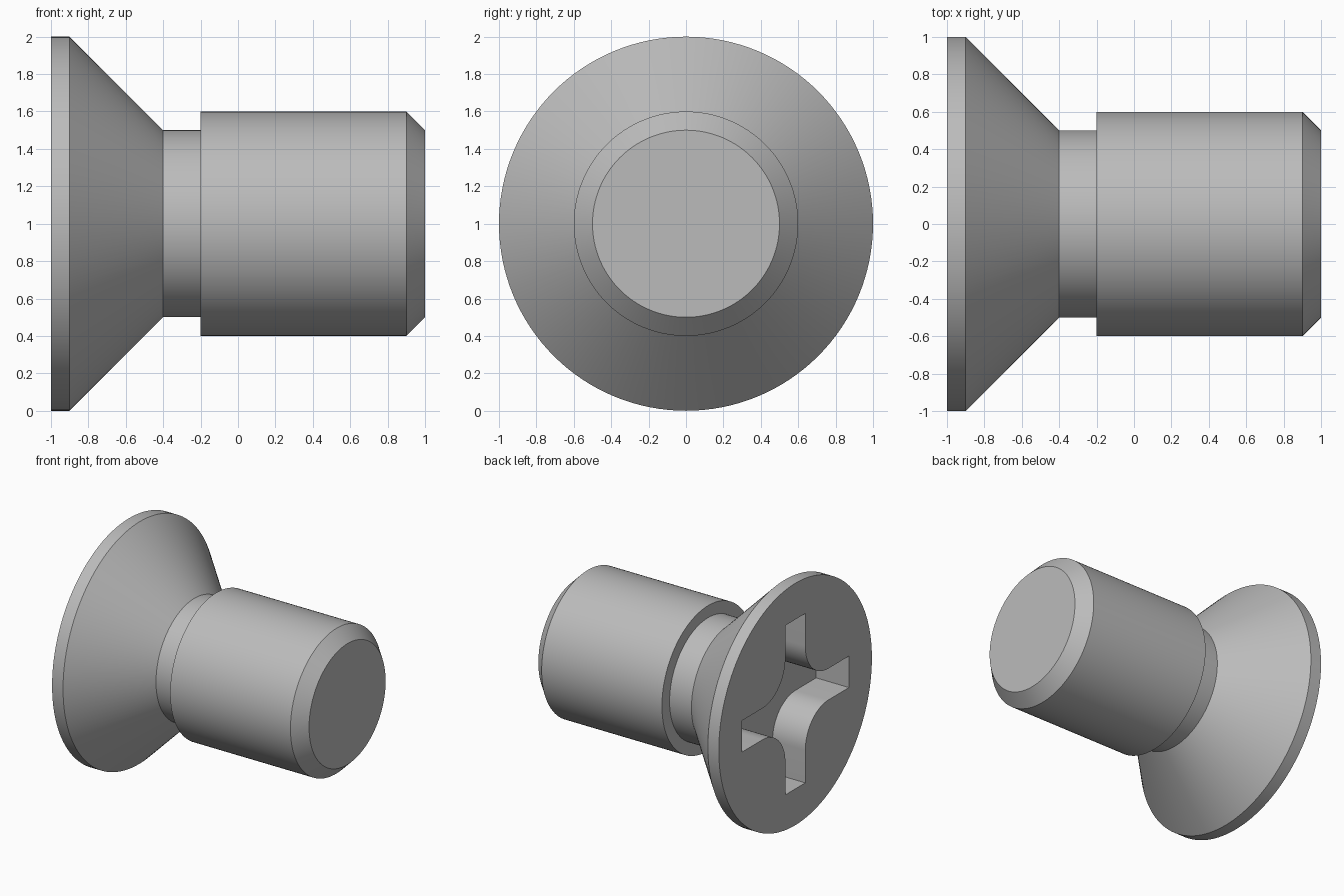
import bpy
import bmesh
from math import sin, cos, pi, radians

cube = bpy.data.objects.get("Cube")
if cube:
    bpy.data.objects.remove(cube, do_unlink=True)

SIDES = 128
AXIS_Z = 1.0

steel = bpy.data.materials.new("grey steel")
steel.use_nodes = True
colour = (0.5, 0.5, 0.5, 1)
steel.diffuse_color = colour
steel.node_tree.nodes["Principled BSDF"].inputs["Base Color"].default_value = colour


def loft(name, rings):
    """Skin a closed solid through matching rings of points."""
    bm = bmesh.new()
    loops = [[bm.verts.new(p) for p in ring] for ring in rings]
    n = len(loops[0])
    for a, b in zip(loops, loops[1:]):
        for i in range(n):
            j = (i + 1) % n
            bm.faces.new((a[i], a[j], b[j], b[i]))
    bm.faces.new(loops[0])
    bm.faces.new(loops[-1])
    bmesh.ops.recalc_face_normals(bm, faces=bm.faces)
    mesh = bpy.data.meshes.new(name)
    bm.to_mesh(mesh)
    bm.free()
    mesh.materials.append(steel)
    obj = bpy.data.objects.new(name, mesh)
    bpy.context.collection.objects.link(obj)
    return obj


def circle(x, radius):
    return [(x, radius * cos(2 * pi * i / SIDES), AXIS_Z + radius * sin(2 * pi * i / SIDES))
            for i in range(SIDES)]


def cross(x, reach=0.7, half=0.13, fillet=0.3, steps=16):
    """Cross outline with rounded inner corners, one quarter at a time."""
    centre = half + fillet
    quarter = [(reach, -half), (reach, half)]
    for i in range(steps + 1):
        a = -pi / 2 - i / steps * pi / 2
        quarter.append((centre + fillet * cos(a), centre + fillet * sin(a)))
    points = []
    for k in range(4):
        c, s = round(cos(k * pi / 2)), round(sin(k * pi / 2))
        points += [(x, u * c - v * s, AXIS_Z + u * s + v * c) for u, v in quarter]
    return points


# Countersunk head, neck and chamfered shank as one turned profile
profile = [(-1, 1), (-0.9, 1), (-0.4, 0.5), (-0.2, 0.5), (-0.2, 0.6), (0.9, 0.6), (1, 0.5)]
screw = loft("countersunk_screw", [circle(x, r) for x, r in profile])

# Cross-shaped drive recess cut into the head
cutter = loft("recess_cutter", [cross(-1.2), cross(-0.7)])
cutter.hide_render = True
cut = screw.modifiers.new("drive_recess", "BOOLEAN")
cut.operation = "DIFFERENCE"
cut.solver = "EXACT"
cut.object = cutter

bpy.ops.object.select_all(action="DESELECT")
screw.select_set(True)
bpy.context.view_layer.objects.active = screw
bpy.ops.object.modifier_apply(modifier=cut.name)
bpy.data.objects.remove(cutter, do_unlink=True)
bpy.ops.object.shade_smooth_by_angle(angle=radians(30))
